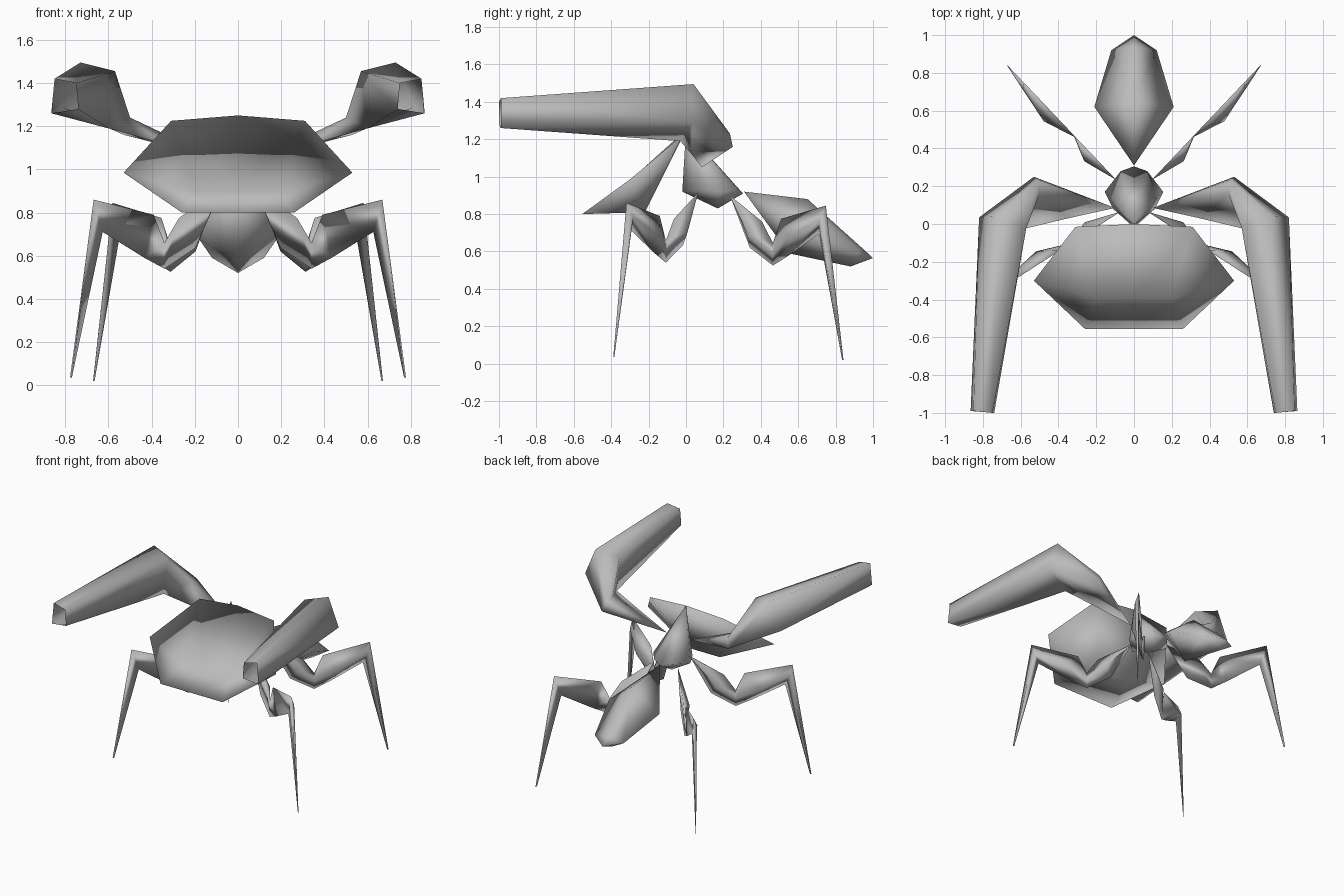
import bpy, bmesh
from mathutils import Vector

cube = bpy.data.objects.get("Cube")
if cube:
    bpy.data.objects.remove(cube)

grey = bpy.data.materials.new("plain_grey")
grey.use_nodes = True
grey.diffuse_color = (0.5, 0.5, 0.5, 1)
grey.node_tree.nodes["Principled BSDF"].inputs["Base Color"].default_value = grey.diffuse_color


def finish(name, bm):
    """Turn a bmesh into a smooth grey object."""
    bmesh.ops.remove_doubles(bm, verts=bm.verts, dist=0.0005)
    bmesh.ops.recalc_face_normals(bm, faces=bm.faces)
    for face in bm.faces:
        face.smooth = True
    mesh = bpy.data.meshes.new(name)
    bm.to_mesh(mesh)
    bm.free()
    mesh.materials.append(grey)
    obj = bpy.data.objects.new(name, mesh)
    bpy.context.collection.objects.link(obj)
    return obj


def hull(name, half_points):
    """Convex body from points on the left half and their mirror images."""
    bm = bmesh.new()
    for x, y, z in half_points:
        for side in ((1, -1) if x else (1,)):
            bm.verts.new((x * side, y, z))
    bmesh.ops.convex_hull(bm, input=bm.verts)
    return finish(name, bm)


def loft(name, rings, side):
    """Triangulated tube through equal rings; side is 1 for left, -1 for right."""
    bm = bmesh.new()
    rows = [[bm.verts.new((x * side, y, z)) for x, y, z in ring] for ring in rings]
    for low, high in zip(rows, rows[1:]):
        count = len(low)
        for i in range(count):
            j = (i + 1) % count
            bm.faces.new((low[i], low[j], high[i]))
            bm.faces.new((low[j], high[j], high[i]))
    return finish(name, bm)


# Head: a six-sided shield with a slightly dished front and a keel behind
bottom, corner, top, crown = (.26, -.555, .8), (.53, -.3, .985), (.31, -.015, 1.225), (0, 0, 1.25)
dish, keel = (.2, -.39, .9), (.13, -.22, .81)
bm = bmesh.new()
for side in (1, -1):
    b, c, t, d, k = [bm.verts.new((x * side, y, z)) for x, y, z in (bottom, corner, top, dish, keel)]
    mid_b, mid_t, mid_d, mid_k = [bm.verts.new((0, y, z)) for _, y, z in (bottom, crown, dish, keel)]
    for middle_low, middle, ridge in ((mid_b, mid_d, d), (mid_b, mid_k, k)):
        for loop in ((middle_low, b, ridge, middle), (b, c, ridge),
                     (ridge, c, t), (middle, ridge, t, mid_t)):
            bm.faces.new(loop)
finish("head_shield", bm)

# Thorax: a peaked body joining the limbs
hull("thorax", [(0, 0, 1.25), (0, -.02, .92), (.11, .08, .93), (.155, .17, .92),
                (.07, .28, .93), (0, .305, .91), (0, .17, .83)])

# Abdomen: a drooping pod, narrow at the waist
hull("abdomen", [(0, .31, .92), (0, .65, .88), (.21, .62, .72), (0, .55, .59),
                 (.12, .92, .59), (0, .94, .62), (0, .88, .52), (0, 1, .565)])

# Legs: blades of (reach above, height above, reach below, height below, reach of bulge, bulge)
LEG = [(0, .91, 0, .90, 0, .003), (.23, .775, .14, .635, .18, .055),
       (.31, .66, .31, .54, .31, .005), (.37, .79, .42, .59, .48, .065),
       (.7, .86, .65, .71, .68, .03), (.83, .035, .82, .035, .825, .003)]


def leg(name, hip, foot, drop, inward, side):
    """Flat-backed leg that bulges toward the middle of the body."""
    start = Vector(hip)
    direction = (Vector(foot) - start).normalized()
    across = Vector((-direction.y, direction.x)) * inward
    rings = []
    for up_d, up_z, low_d, low_z, mid_d, bulge in LEG:
        above, below = start + direction * up_d, start + direction * low_d
        middle = start + direction * mid_d + across * bulge
        rings.append([(p.x, p.y, z - drop) for p, z in
                      ((above, up_z), (middle, (up_z + low_z) / 2), (below, low_z))])
    loft(name, rings, side)


# Arms: thin at the shoulder, bent at the elbow, open at the front end
ARM = [[(.1, .085, 1.05)] * 4,
       [(.5, .16, 1.24), (.51, .235, 1.23), (.53, .25, 1.16), (.35, .03, 1.12)],
       [(.57, -.02, 1.455), (.73, .04, 1.495), (.82, .035, 1.29), (.6, -.03, 1.19)],
       [(.75, -1, 1.4), (.85, -.99, 1.42), (.865, -.99, 1.26), (.74, -1, 1.28)]]

for label, side in (("left", 1), ("right", -1)):
    leg(label + "_front_leg", (.08, .06), (.78, -.39), 0, 1, side)
    leg(label + "_rear_leg", (.1, .24), (.66, .83), .015, -1, side)
    loft(label + "_arm", ARM, side)
